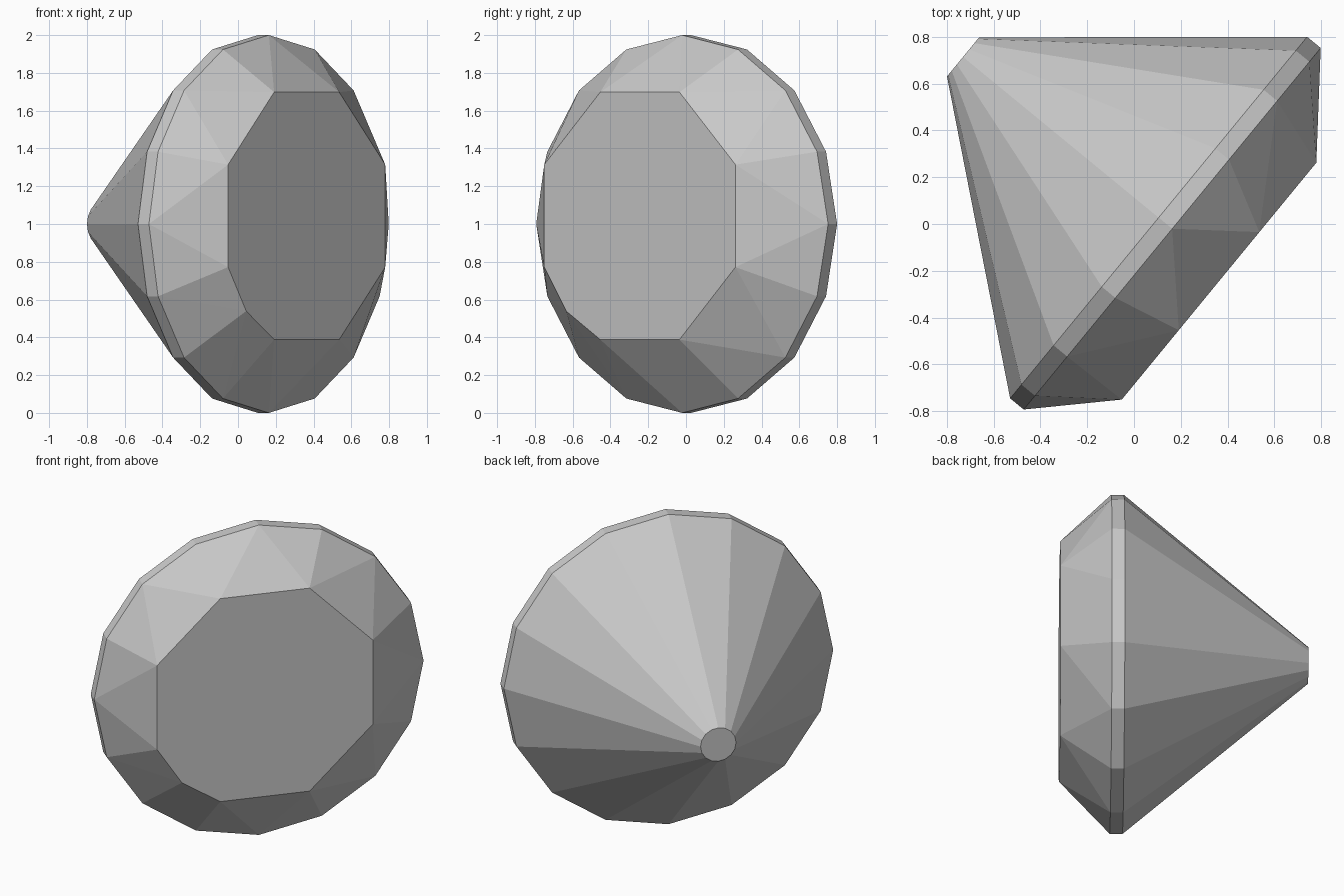
import bpy, bmesh
from math import cos, sin, pi, radians
from mathutils import Matrix, Vector

cube = bpy.data.objects.get("Cube")
if cube:
    bpy.data.objects.remove(cube)

# Single stone colour
grey = bpy.data.materials.new("stone_grey")
grey.use_nodes = True
colour = (0.58, 0.58, 0.58, 1)
grey.diffuse_color = colour
grey.node_tree.nodes["Principled BSDF"].inputs["Base Color"].default_value = colour


def ring(sides, radius, height, turn=0.0, centre=(0, 0)):
    """Points of a regular polygon lying across the stone's axis."""
    angles = [turn + 2 * pi * i / sides for i in range(sides)]
    return [Vector((centre[0] + radius * cos(a), centre[1] + radius * sin(a), height))
            for a in angles]


# Flat tip, straight-sided girdle, and the slightly off-centre table
table_centre = (-0.046, 0.043)
points = ring(16, 0.108, -1.018)
points += ring(16, 1.0, 0.064) + ring(16, 1.0, 0.139)
points += ring(8, 0.709, 0.436, pi / 8, table_centre)
# Extra corner cut into the table's lower edge
points += ring(1, 0.713, 0.436, radians(225), table_centre)

# Facets are the convex skin around the rings
bm = bmesh.new()
for p in points:
    bm.verts.new(p)
bmesh.ops.convex_hull(bm, input=bm.verts[:])
bmesh.ops.dissolve_limit(bm, angle_limit=radians(0.3), verts=bm.verts[:], edges=bm.edges[:])
bmesh.ops.recalc_face_normals(bm, faces=bm.faces[:])

# Lay the stone on its side, table turned to the front left
across = Vector((0.635, 0.773, 0)).normalized()
up = Vector((0, 0, 1))
axis = across.cross(up)
turn = Matrix((across, up, axis)).transposed().to_4x4()
bm.transform(Matrix.Translation(across * 0.088 + up) @ turn)

mesh = bpy.data.meshes.new("cut_gemstone")
bm.to_mesh(mesh)
bm.free()
mesh.materials.append(grey)
gem = bpy.data.objects.new("cut_gemstone", mesh)
bpy.context.collection.objects.link(gem)
